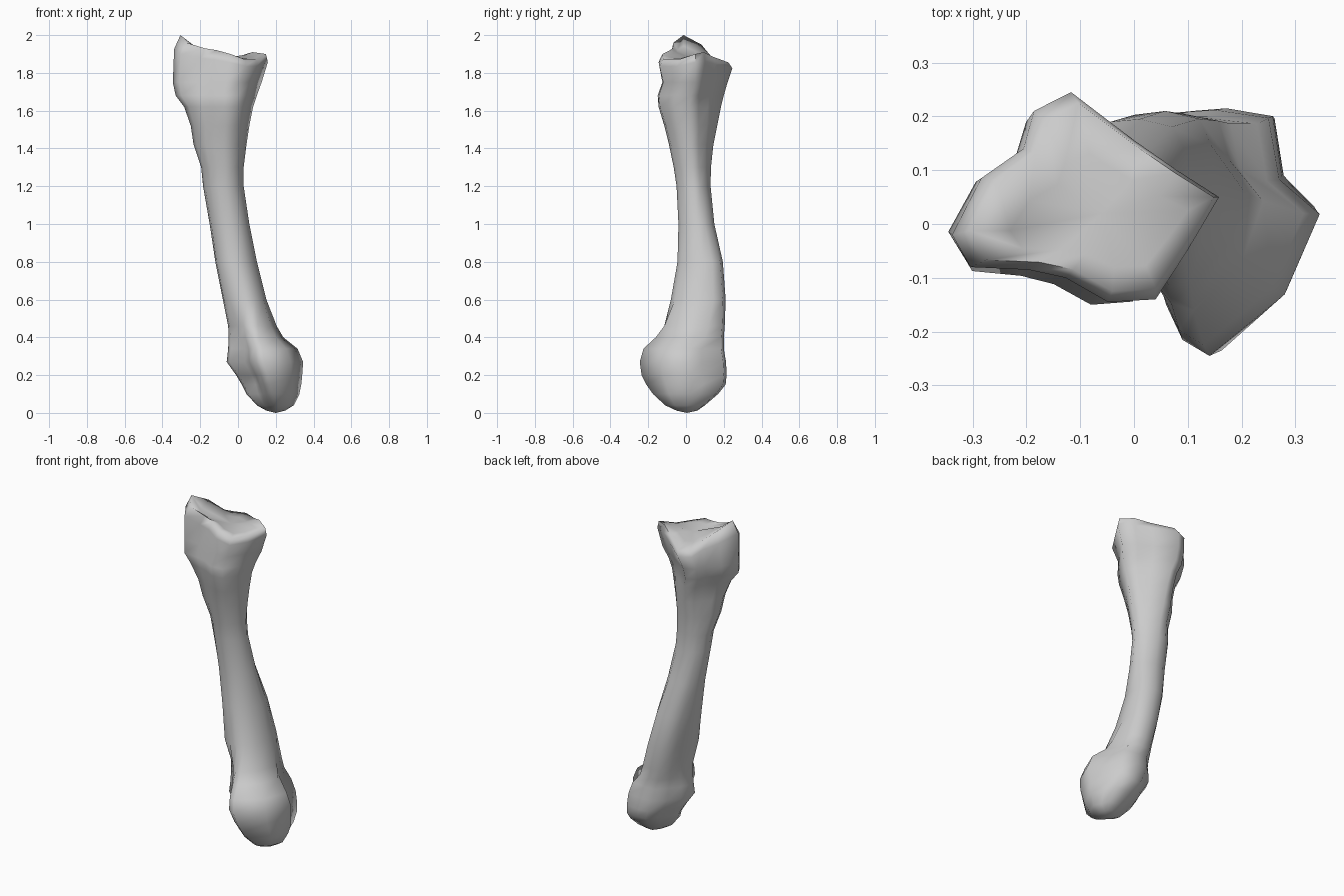
import bpy, bmesh
from mathutils import Vector

# Cross-section outlines, 14 points each, starting at the -x extreme
HEAD = [(-.345, -.02), (-.31, -.08), (-.2, -.085), (-.13, -.1), (-.05, -.145), (.04, -.14), (.10, -.05),
        (.16, .05), (.08, .10), (0, .155), (-.12, .245), (-.19, .21), (-.21, .14), (-.29, .085)]
SHAFT = [(-1, .2), (-.9, -.3), (-.65, -.7), (-.3, -.95), (.1, -1), (.5, -.85), (.8, -.5),
         (1, 0), (.9, .4), (.6, .75), (.1, 1), (-.4, 1), (-.7, .85), (-.9, .55)]
LOWER = [(-1, -.2), (-.95, -.55), (-.72, -.85), (-.3, -1), (.1, -1), (.5, -.85), (.85, -.45),
         (1, .1), (.95, .55), (.75, .9), (.2, 1), (-.3, .95), (-.6, .6), (-.85, .2)]
KNUCKLE = [(-.06, .03), (-.045, -.02), (.035, -.07), (.06, -.15), (.09, -.215), (.14, -.245), (.28, -.13),
           (.345, .02), (.27, .085), (.25, .2), (.15, .215), (.08, .21), (.02, .15), (-.03, .09)]

# Height, x min, x max, y min, y max of each section
SECTIONS = [
    (.012, .15, .25, -.05, .06), (.04, .10, .295, -.11, .10), (.1, .045, .325, -.175, .17),
    (.15, .02, .335, -.21, .21), (.2, -.01, .34, -.235, .215), (.27, -.06, .345, -.245, .212),
    (.34, -.052, .315, -.225, .2), (.4, -.05, .24, -.16, .2), (.46, -.052, .205, -.115, .205),
    (.6, -.08, .15, -.08, .21), (.8, -.12, .10, -.045, .195), (1, -.15, .06, -.04, .15),
    (1.2, -.185, .03, -.05, .13), (1.3, -.195, .03, -.065, .132), (1.42, -.235, .045, -.09, .145),
    (1.52, -.25, .06, -.115, .165), (1.62, -.285, .08, -.145, .185), (1.68, -.33, .10, -.15, .2),
    (1.75, -.345, .125, -.125, .22)]
# Uneven rim of the upper joint surface
RIM = [2.0, 1.96, 1.93, 1.92, 1.9, 1.87, 1.87, 1.9, 1.91, 1.885, 1.855, 1.86, 1.89, 1.95]


def unit(shape):
    """Scale an outline into the -1..1 square."""
    xs, ys = zip(*shape)
    f = lambda v, a: 2 * (v - min(a)) / (max(a) - min(a)) - 1
    return [Vector((f(x, xs), f(y, ys))) for x, y in shape]


head, shaft, lower, knuckle = map(unit, (HEAD, SHAFT, LOWER, KNUCKLE))
ramp = lambda z, a, b: max(0, min(1, (z - a) / (b - a)))


def outline(z):
    """Blend of the four outlines at height z."""
    h = ramp(z, 1.12, 1.72)
    low = ramp(z, 1.15, .75)
    k = ramp(z, .6, .34) * (.5 + .5 * ramp(z, 0, .15))
    return unit([(s * (1 - low) + w * low) * (1 - h - k) + a * h + c * k
                 for s, w, a, c in zip(shaft, lower, head, knuckle)])


bm = bmesh.new()


def ring(pts, box, zs):
    x0, x1, y0, y1 = box
    return [bm.verts.new(((x0 + x1) / 2 + p.x * (x1 - x0) / 2, (y0 + y1) / 2 + p.y * (y1 - y0) / 2, z))
            for p, z in zip(pts, zs)]


def bridge(a, b):
    n = len(a)
    for i in range(n):
        j = (i + 1) % n
        bm.faces.new((a[i], a[j], b[j], b[i]))


# Shaft and both ends
rings = [ring(outline(s[0]), s[1:], [s[0]] * 14) for s in SECTIONS]
# Upper end and its dished joint surface
rings.append(ring(head, (-.338, .158, -.145, .245), [z - .03 - .3 * (z - 1.855) for z in RIM]))
rings.append(ring(head, (-.305, .148, -.125, .225), RIM))
rings.append(ring(head, (-.23, .10, -.08, .13), [1.885 + (z - 1.885) * .5 for z in RIM]))
for a, b in zip(rings, rings[1:]):
    bridge(a, b)

# Close both ends
for r, p in ((rings[0][::-1], (.2, .005, 0)), (rings[-1], (-.06, .02, 1.88))):
    c = bm.verts.new(p)
    for i in range(14):
        bm.faces.new((r[i], r[(i + 1) % 14], c))

bmesh.ops.recalc_face_normals(bm, faces=bm.faces)
mesh = bpy.data.meshes.new("long_bone")
bm.to_mesh(mesh)
bm.free()
bone = bpy.data.objects.new("long_bone", mesh)
bpy.context.collection.objects.link(bone)
bpy.context.view_layer.objects.active = bone
bone.select_set(True)
bpy.ops.object.shade_smooth_by_angle(angle=1.5)
